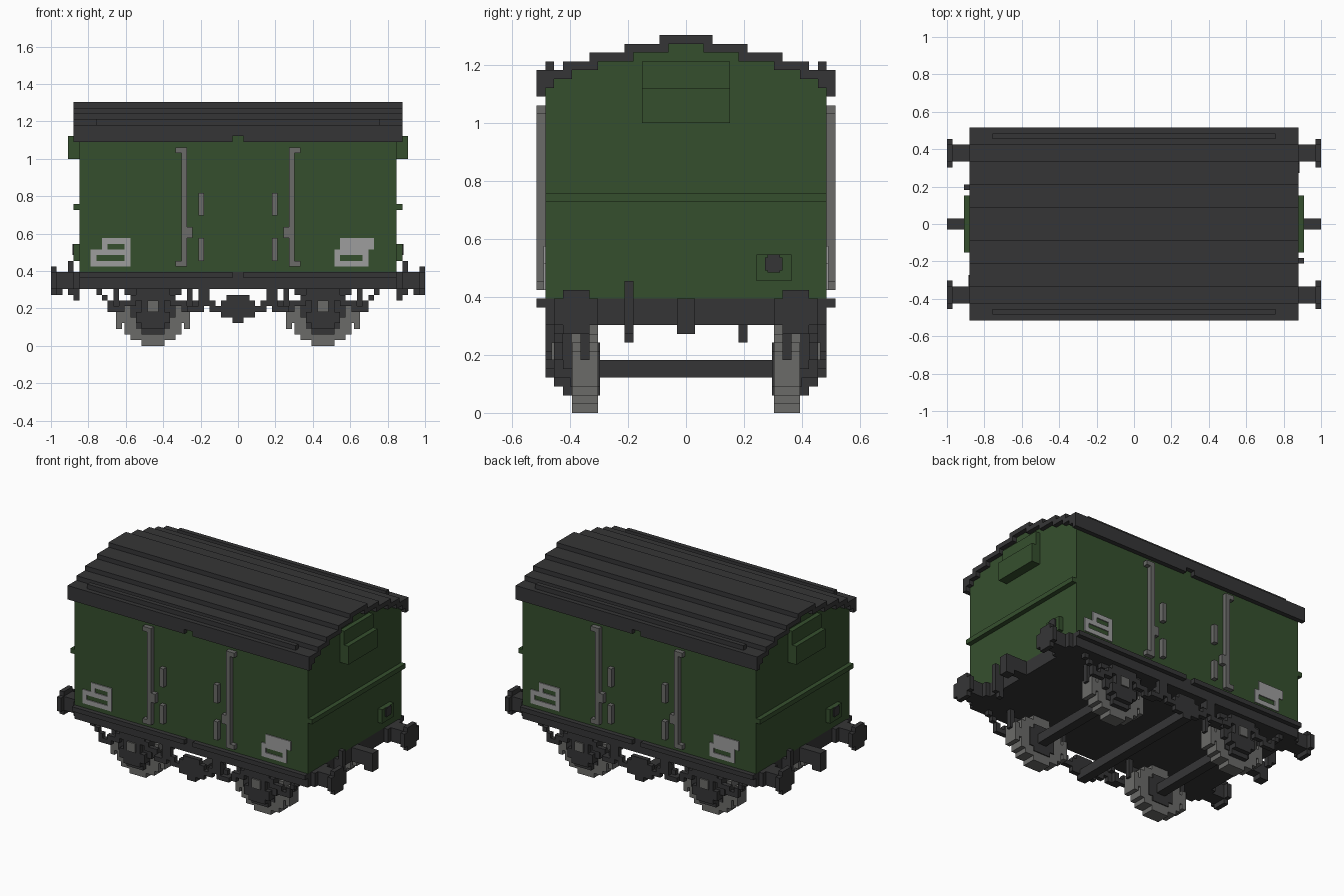
import bpy, bmesh
from mathutils import Vector

V = 2 / 66  # one grid cell

if "Cube" in bpy.data.objects:
    bpy.data.objects.remove(bpy.data.objects["Cube"], do_unlink=True)


def material(name, rgb):
    m = bpy.data.materials.new(name)
    m.use_nodes = True
    m.diffuse_color = (*rgb, 1)
    m.node_tree.nodes["Principled BSDF"].inputs["Base Color"].default_value = (*rgb, 1)
    return m


GREEN = material("dark green paint", (0.036, 0.078, 0.027))
DARK = material("charcoal", (0.036, 0.036, 0.037))
STEEL = material("steel grey", (0.145, 0.145, 0.14))
PLATE = material("pale grey paint", (0.34, 0.34, 0.34))

# Symmetry sets as (x sign, y sign)
ONE = [(1, 1)]
TURN = [(1, 1), (-1, -1)]
ENDS = [(1, 1), (-1, 1)]
SIDES = [(1, 1), (1, -1)]
ALL = [(1, 1), (-1, 1), (1, -1), (-1, -1)]


def part(name, mat, boxes, sym=ONE):
    """Boxes are (x0, x1, y0, y1, z0, z1) in cells, repeated by symmetry."""
    bm = bmesh.new()
    for sx, sy in sym:
        for x0, x1, y0, y1, z0, z1 in boxes:
            c = Vector((sx * (x0 + x1) / 2, sy * (y0 + y1) / 2, (z0 + z1) / 2))
            size = (x1 - x0, y1 - y0, z1 - z0)
            verts = bmesh.ops.create_cube(bm, size=1)["verts"]
            for v in verts:
                v.co = Vector([a * b for a, b in zip(v.co, size)]) + c
                v.co *= V
    me = bpy.data.meshes.new(name)
    bm.to_mesh(me)
    bm.free()
    me.materials.append(mat)
    ob = bpy.data.objects.new(name, me)
    bpy.context.collection.objects.link(ob)
    return ob


def rows(cx, y0, y1, z, widths):
    """Stack of one-cell layers given by half width."""
    return [(cx - w, cx + w, y0, y1, z + i, z + i + 1) for i, w in enumerate(widths)]


def grid(x, z_top, lines, y0, y1):
    """Boxes for every horizontal run of # in a small pattern."""
    out = []
    for r, line in enumerate(lines):
        z = z_top - r
        start = None
        for i, ch in enumerate(line + "."):
            if ch == "#" and start is None:
                start = i
            elif ch != "#" and start is not None:
                out.append((x + start, x + i, y0, y1, z - 1, z))
                start = None
    return out


# Body with stepped arched ends
body = [(-28, 28, -w, w, z0, z1) for w, z0, z1 in
        [(16, 13, 37), (15, 37, 38), (13, 38, 39), (10, 39, 40), (6, 40, 41), (2, 41, 42)]]
part("van_body", GREEN, body)

# Stepped roof shell, eaves parted at the middle of each side
part("roof_ridge", DARK, [(-29, 29, -3, 3, 42, 43)])
part("roof_steps", DARK, [(-29, 29, a, b, z, z + 1) for a, b, z in
                          [(2, 7, 41), (6, 11, 40), (10, 14, 39), (13, 17, 38), (15, 17, 37)]], SIDES)
part("roof_eaves", DARK, [(1, 29, 16, 17, 36, 37)], ALL)
part("roof_rain_strips", DARK, [(-25, 25, 15, 16, 39, 40)], SIDES)

# End ventilator hoods, rails and lamp boxes
part("end_ventilators", GREEN, [(28, 29, -5, 5, 37, 40), (28, 30, -5, 5, 33, 37)], ENDS)
part("end_rails", GREEN, [(28, 29, -16, 16, 24, 25)], ENDS)
part("end_boxes", GREEN, [(28, 29, 8, 12, 15, 18)], TURN)
part("end_box_sockets", DARK, [(29, 29.2, 9, 11, 16.2, 17.7),
                               (29, 29.2, 9.3, 10.7, 16, 18)], TURN)

# Door bars, catches and hand grips
part("door_bars", STEEL, [(9, 10, 16, 17, 14, 35), (9, 11, 16, 17, 34, 35),
                          (9, 11, 16, 17, 14, 15), (8, 9, 16, 17, 19, 21)], ALL)
part("door_grips", STEEL, [(6, 7, 16, 17, 23, 27), (6, 7, 16, 17, 15, 19)], ALL)

# Painted panels on the lower corners of the sides
part("painted_panel_a", PLATE, grid(-26, 19, ["..#####", "..#...#", "#######",
                                              "#.....#", "#######"], -16.2, -16), TURN)
part("painted_panel_b", PLATE, grid(17, 19, [".######", ".######", "######.",
                                             "#....#.", "######."], -16.2, -16), TURN)

# Underframe and lower side rails
part("underframe", DARK, [(-28, 28, -16, 16, 10, 13)])
part("side_rails", DARK, [(1, 28, 16, 17, 12, 13)], ALL)

# Buffers, coupling hooks and brake pipes
part("buffers", DARK, [(28, 32, 11, 14, 10, 13), (32, 33, 10, 15, 10, 13),
                       (32, 33, 11, 14, 9, 14), (28, 29, 10, 15, 10, 13)], ALL)
part("coupling_hooks", DARK, [(28, 33, -1, 1, 10, 13), (31, 33, -1, 1, 9, 10)], ENDS)
part("brake_pipes", DARK, [(28, 30, -7, -6, 9, 13), (29, 30, -7, -6, 13, 15),
                           (28, 29, -7, -6, 8, 9)], TURN)

# Wheels with dark centres, joined by axles
C = 15
part("wheels", STEEL, rows(C, 10, 13, 0, [2, 4, 5, 5, 5.5, 5.5, 5, 5, 4, 2]), ALL)
part("wheel_centres", DARK, rows(C, 9.8, 13.2, 2, [2, 3, 3, 3, 3, 2]), ALL)
part("axles", DARK, [(C - 1, C + 1, -10, 10, 4, 6)], ENDS)

# Brake shoes either side of each wheel
part("brake_shoes", STEEL, [(C + s * 6 - 0.5, C + s * 6 + 0.5, 10, 13, 3, 7)
                            for s in (-1, 1)], ALL)
part("brake_hangers", DARK, [(C + s * 6.5 - 0.5, C + s * 6.5 + 0.5, 11, 12, 6, 10)
                             for s in (-1, 1)], ALL)

# Axle guards, axle boxes and grey hubs
part("axle_guards", DARK, rows(C, 13, 14, 2, [2, 2, 3, 4, 4, 4, 4, 5]), ALL)
part("axle_boxes", DARK, [(C - 2, C + 2, 14, 15, 3, 9), (C - 3, C + 3, 14, 15, 4, 6)], ALL)
part("axle_hubs", STEEL, [(C - 1, C + 1, 14, 15.3, 6, 8)], ALL)

# Stepped leaf springs
spring = [(0, 4, 8, 9), (3, 6, 7, 8), (5, 7, 6, 7), (7, 8, 6, 8), (8, 9, 8, 9), (9, 10, 9, 10),
          (0, 3, 9, 10)]
part("leaf_springs", DARK, [(C + min(s * a, s * b), C + max(s * a, s * b), 14, 15, z0, z1)
                            for a, b, z0, z1 in spring for s in (-1, 1)], ALL)

# Brake cross shaft and stepped hangers in the middle
part("brake_shaft", DARK, [(-1, 1, -16, 16, 4, 6)])
part("brake_hanger_arms", DARK, [(a, b, 15, 16, z0, z1) for a, b, z0, z1 in
                                 [(5, 7, 8, 10), (4, 6, 7, 8), (2, 5, 6, 7), (0, 3, 5, 8),
                                  (0, 2, 8, 9), (7, 9, 6, 7), (6, 7, 6, 8)]], ALL)
